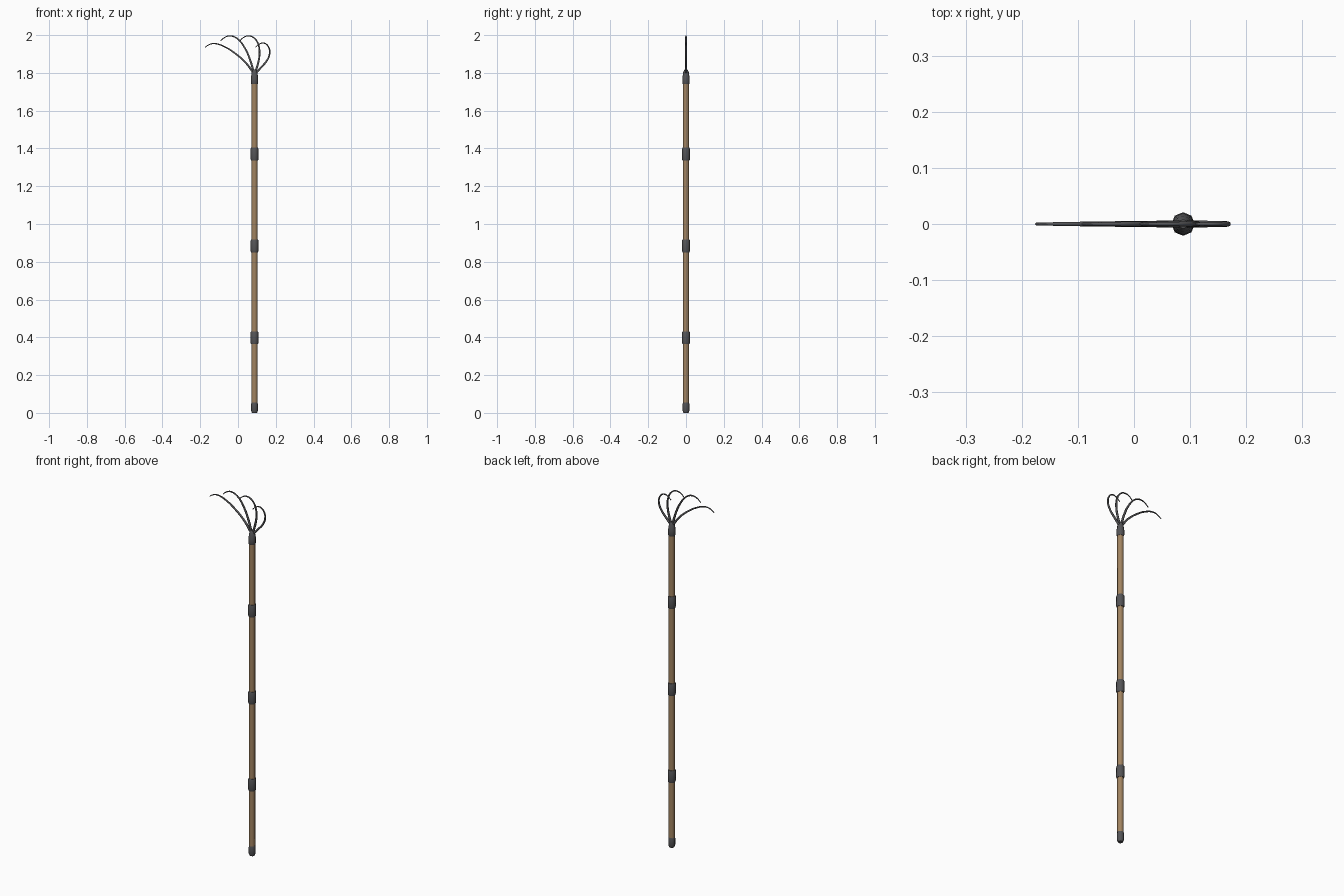
import bpy, bmesh, math

if "Cube" in bpy.data.objects:
    bpy.data.objects.remove(bpy.data.objects["Cube"])

CX = 0.0875   # the pole stands off-centre so that the claws balance the bounds
SIDES = 8


def material(name, rgb):
    m = bpy.data.materials.new(name)
    m.diffuse_color = (*rgb, 1)
    m.use_nodes = True
    m.node_tree.nodes["Principled BSDF"].inputs["Base Color"].default_value = m.diffuse_color
    return m


wood = material("wood", (0.36, 0.23, 0.12))
iron = material("dark_iron", (0.09, 0.09, 0.095))


def lathe(name, profile, mat):
    """Closed turned part around the pole axis from (radius, z) pairs."""
    bm = bmesh.new()
    rings = []
    for r, z in profile:
        rings.append([bm.verts.new((CX + r * math.sin(2 * math.pi * i / SIDES),
                                    r * math.cos(2 * math.pi * i / SIDES), z))
                      for i in range(SIDES)])
    for a, b in zip(rings, rings[1:]):
        for i in range(SIDES):
            j = (i + 1) % SIDES
            bm.faces.new((a[i], a[j], b[j], b[i]))
    bm.faces.new(rings[0])
    bm.faces.new(rings[-1])
    bmesh.ops.recalc_face_normals(bm, faces=bm.faces)
    me = bpy.data.meshes.new(name)
    bm.to_mesh(me)
    bm.free()
    me.materials.append(mat)
    ob = bpy.data.objects.new(name, me)
    bpy.context.collection.objects.link(ob)
    smooth(ob, 50)


def smooth(ob, angle):
    bpy.ops.object.select_all(action='DESELECT')
    ob.select_set(True)
    bpy.context.view_layer.objects.active = ob
    bpy.ops.object.shade_smooth_by_angle(angle=math.radians(angle))


def tine(name, points):
    """Tapered bent rod in the xz plane, from root to tip."""
    cu = bpy.data.curves.new(name, 'CURVE')
    cu.dimensions = '3D'
    cu.bevel_depth = 0.0065
    cu.bevel_resolution = 1
    cu.resolution_u = 3
    cu.use_fill_caps = True
    sp = cu.splines.new('BEZIER')
    sp.bezier_points.add(len(points) - 1)
    for i, (p, (x, z)) in enumerate(zip(sp.bezier_points, points)):
        p.co = (x, 0, z)
        p.handle_left_type = p.handle_right_type = 'AUTO'
        p.radius = 1 - 0.65 * i / (len(points) - 1)
    cu.materials.append(iron)
    ob = bpy.data.objects.new(name, cu)
    bpy.context.collection.objects.link(ob)
    bpy.ops.object.select_all(action='DESELECT')
    ob.select_set(True)
    bpy.context.view_layer.objects.active = ob
    bpy.ops.object.convert(target='MESH')
    smooth(bpy.context.object, 70)


# Pole and end fittings
lathe("pole", [(0.016, 0.03), (0.016, 1.76)], wood)
lathe("foot_cap", [(0.0135, 0), (0.018, 0.012), (0.018, 0.046), (0.016, 0.055)], iron)
lathe("head_socket", [(0.017, 1.74), (0.0195, 1.746), (0.0195, 1.772),
                      (0.0145, 1.805), (0.008, 1.817)], iron)

# Reinforcing collars
for n, z in enumerate((0.398, 0.884, 1.37)):
    lathe(f"collar_{n + 1}", [(0.0185, z - 0.034), (0.021, z - 0.027),
                              (0.021, z + 0.027), (0.0185, z + 0.034)], iron)

# Rake claws
tine("claw_far_left", [(0.085, 1.795), (0.04, 1.855), (-0.02, 1.907), (-0.07, 1.938),
                       (-0.12, 1.955), (-0.15, 1.951), (-0.175, 1.935)])
tine("claw_left", [(0.086, 1.795), (0.062, 1.875), (0.033, 1.937), (-0.004, 1.982),
                   (-0.042, 1.996), (-0.07, 1.988), (-0.092, 1.97)])
tine("claw_middle", [(0.088, 1.795), (0.106, 1.85), (0.114, 1.90), (0.108, 1.95),
                     (0.085, 1.985), (0.055, 1.996), (0.028, 1.987), (0.007, 1.967)])
tine("claw_right", [(0.09, 1.795), (0.125, 1.832), (0.155, 1.868), (0.168, 1.907),
                    (0.16, 1.94), (0.14, 1.957), (0.115, 1.954), (0.092, 1.935)])
